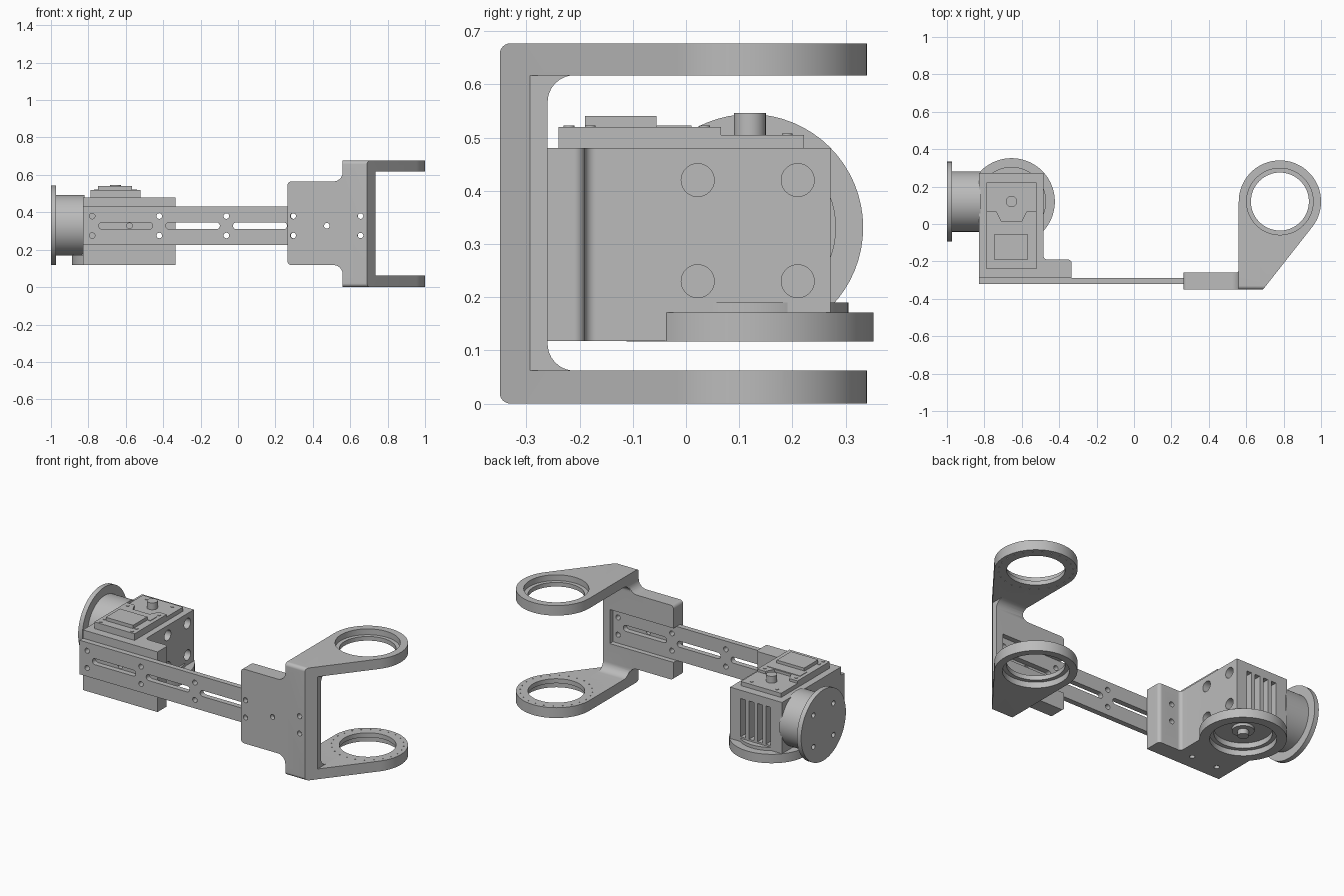
import bpy, bmesh, math
from mathutils import Vector

if "Cube" in bpy.data.objects:
    bpy.data.objects.remove(bpy.data.objects["Cube"])

grey = bpy.data.materials.new("plain_grey")
grey.use_nodes = True
grey.diffuse_color = (0.5, 0.5, 0.5, 1)
grey.node_tree.nodes["Principled BSDF"].inputs["Base Color"].default_value = (0.5, 0.5, 0.5, 1)


# ---- profiles ----
def circle(u, v, r, n=64):
    return [(u + r * math.cos(math.tau * i / n), v + r * math.sin(math.tau * i / n)) for i in range(n)]


def rounded(corners, steps=8):
    """Polygon whose corners may carry a radius as a third value."""
    out = []
    for i, c in enumerate(corners):
        p = Vector(c[:2])
        if len(c) < 3:
            out.append(tuple(p))
            continue
        d1 = (Vector(corners[i - 1][:2]) - p).normalized()
        d2 = (Vector(corners[(i + 1) % len(corners)][:2]) - p).normalized()
        half = d1.angle(d2) / 2
        mid = p + (d1 + d2).normalized() * c[2] / math.sin(half)
        a = p + d1 * c[2] / math.tan(half) - mid
        b = p + d2 * c[2] / math.tan(half) - mid
        for k in range(steps + 1):
            out.append(tuple(mid + a.lerp(b, k / steps).normalized() * c[2]))
    return out


def rect(u0, u1, v0, v1, r=None):
    pts = [(u0, v0), (u1, v0), (u1, v1), (u0, v1)]
    return rounded([p + (r,) for p in pts]) if r else pts


# ---- solids: each prism is (profile, axis, low, high) ----
PLACE = {"x": lambda u, v, w: (w, u, v), "y": lambda u, v, w: (u, w, v), "z": lambda u, v, w: (u, v, w)}


def part(name, *prisms):
    bm = bmesh.new()
    for pts, axis, lo, hi in prisms:
        a = [bm.verts.new(PLACE[axis](u, v, lo)) for u, v in pts]
        b = [bm.verts.new(PLACE[axis](u, v, hi)) for u, v in pts]
        bm.faces.new(a)
        bm.faces.new(b[::-1])
        for i in range(len(a)):
            bm.faces.new((a[i - 1], b[i - 1], b[i], a[i]))
    bmesh.ops.recalc_face_normals(bm, faces=bm.faces)
    mesh = bpy.data.meshes.new(name)
    bm.to_mesh(mesh)
    bm.free()
    mesh.materials.append(grey)
    obj = bpy.data.objects.new(name, mesh)
    bpy.context.collection.objects.link(obj)
    return obj


def combine(obj, *prisms, op="DIFFERENCE"):
    tool = part("cutter", *prisms)
    mod = obj.modifiers.new("cut", "BOOLEAN")
    mod.operation, mod.solver, mod.object = op, "EXACT", tool
    dg = bpy.context.evaluated_depsgraph_get()
    mesh = bpy.data.meshes.new_from_object(obj.evaluated_get(dg))
    obj.modifiers.clear()
    obj.data = mesh
    bpy.data.objects.remove(tool)


MID_Z = 0.328
AXIS_Y = 0.12       # joint axes share this depth
HOLE = 0.015
YOKE_X, SERVO_X = 0.78, -0.655


def hole_pair(x, lo, hi):
    return [(circle(x, MID_Z + s * 0.052, HOLE, 24), "y", lo, hi) for s in (-1, 1)]


# ---- forked yoke: side profile, plan and front outline intersected ----
side = rounded([(-0.35, 0, 0.02), (0.4, 0), (0.4, 0.062), (-0.26, 0.062, 0.05),
                (-0.26, 0.617, 0.05), (0.4, 0.617), (0.4, 0.677), (-0.35, 0.677, 0.02)])
R = 0.22
foot = Vector((0.69, -0.35)) - Vector((YOKE_X, AXIS_Y))
end = math.atan2(foot.y, foot.x) + math.acos(R / foot.length)
arc = [math.pi + (end - math.pi) * i / 48 for i in range(49)]
plan = rounded([(0.265, -0.35), (0.56, -0.35), (0.69, -0.35)]
               + [(YOKE_X + R * math.cos(t), AXIS_Y + R * math.sin(t)) for t in reversed(arc)]
               + [(0.56, -0.26, 0.015), (0.265, -0.26)])
front = rounded([(0.265, 0.118, 0.02), (0.56, 0.118, 0.05), (0.56, -0.1), (1.1, -0.1),
                 (1.1, 0.8), (0.56, 0.8), (0.56, 0.565, 0.05), (0.265, 0.565, 0.02)])
yoke = part("forked_yoke", (side, "x", 0.2, 1.1))
combine(yoke, (plan, "z", -0.2, 0.9), op="INTERSECT")
combine(yoke, (front, "y", -0.6, 0.6), op="INTERSECT")
combine(yoke, (rect(0.735, 1.2, 0.062, 0.617), "y", -0.32, 0.6))
# bearing seats, channel for the bar and screw holes
combine(yoke, (circle(YOKE_X, AXIS_Y, 0.155), "z", -0.1, 0.8))
combine(yoke, (circle(YOKE_X, AXIS_Y, 0.178), "z", -0.1, 0.035),
        (circle(YOKE_X, AXIS_Y, 0.178), "z", 0.642, 0.8),
        (rect(0.2, 0.69, 0.225, 0.43), "y", -0.322, -0.2))
combine(yoke, *hole_pair(0.295, -0.5, -0.2), *hole_pair(0.655, -0.5, -0.2),
        (circle(0.475, MID_Z, HOLE, 24), "y", -0.5, -0.2))
pins = [circle(YOKE_X, AXIS_Y, 0.198, 24)[i] for i in range(24)]
combine(yoke, *[(circle(u, v, 0.004, 6), "z", lo, lo + 0.02) for u, v in pins for lo in (0.052, 0.607)])

# ---- slotted link bar ----
bar = part("link_bar", (rect(-0.83, 0.69, 0.225, 0.43), "y", -0.322, -0.29))
holes = [-0.78 + 0.359 * i for i in range(5)]
slots = [(rect(x + 0.035, x + 0.324, MID_Z - 0.018, MID_Z + 0.018, 0.0175), "y", -0.5, -0.2) for x in holes[:4]]
combine(bar, *slots, *[h for x in holes for h in hole_pair(x, -0.5, -0.2)])

# ---- servo housing with its flange ----
LOW, TOP = 0.118, 0.48
housing = part("servo_housing", (rounded([
    (-0.83, -0.29), (-0.333, -0.29), (-0.333, -0.19, 0.02), (-0.484, -0.19, 0.02),
    (-0.484, 0.272), (-0.83, 0.272)]), "z", LOW, TOP))
corners = [(y, z) for y in (0.022, 0.21) for z in (0.23, 0.42)]
combine(housing, *[(circle(y, z, 0.031, 32), "x", -0.53, -0.4) for y, z in corners])
combine(housing, *[(rect(SERVO_X + d - 0.016, SERVO_X + d + 0.016, 0.2, 0.43), "y", 0.222, 0.4)
                   for d in (-0.084, -0.028, 0.028, 0.084)])
combine(housing, *hole_pair(-0.421, -0.5, -0.1), *hole_pair(-0.78, -0.5, -0.25),
        (circle(-0.58, MID_Z, HOLE, 24), "y", -0.5, -0.25))
combine(housing, *[(circle(x, -0.2, HOLE, 24), "z", 0, 0.15) for x in (-0.74, -0.57)])

# ---- lower bearing ring, recessed from below ----
ring = part("bearing_ring", (circle(SERVO_X, AXIS_Y, 0.232), "z", LOW - 0.001, 0.171))
collar = part("bearing_collar", (circle(SERVO_X, AXIS_Y, 0.185), "z", 0.165, 0.19))
for obj in (housing, ring, collar):
    combine(obj, (circle(SERVO_X, AXIS_Y, 0.178), "z", 0, 0.15))
    combine(obj, (circle(SERVO_X, AXIS_Y, 0.155), "z", 0, 0.182))
part("lower_hub", (circle(SERVO_X, AXIS_Y, 0.06, 32), "z", 0.165, 0.2))
part("lower_spline", (circle(SERVO_X, AXIS_Y, 0.03, 32), "z", 0.135, 0.2))

# ---- servo lid details ----
part("servo_lid", (rect(-0.789, -0.521, -0.24, 0.222), "z", TOP - 0.01, 0.505))
part("lid_step", (rounded([
    (-0.789, -0.24), (-0.521, -0.24), (-0.521, 0.066), (-0.575, 0.066), (-0.6, 0.015),
    (-0.71, 0.015), (-0.735, 0.066), (-0.789, 0.066)]), "z", 0.5, 0.52))
part("lid_strip", (rect(-0.767, -0.545, -0.055, 0.01), "z", 0.515, 0.523))
part("lid_block", (rect(-0.748, -0.566, -0.19, -0.055), "z", 0.515, 0.54))
part("top_spline", (circle(SERVO_X, AXIS_Y, 0.03, 32), "z", 0.5, 0.546))
part("lid_screws", *[(circle(SERVO_X + s * d, y, 0.01, 16), "z", z - 0.01, z + 0.003)
                     for s in (-1, 1)
                     for d, y, z in ((0.085, 0.19, 0.505), (0.105, 0.035, 0.52), (0.105, -0.18, 0.52),
                                     (0.105, -0.22, 0.52))])

# ---- side drum and mounting disc ----
drum = part("side_drum", (circle(AXIS_Y, 0.331, 0.162), "x", -0.975, -0.82))
disc = part("mounting_disc", (circle(AXIS_Y, 0.331, 0.213), "x", -1, -0.972))
bolts = [(circle(AXIS_Y + a * 0.095, 0.331 + b * 0.095, HOLE, 24), "x", -1.1, -0.86)
         for a in (-1, 1) for b in (-1, 1)]
for obj in (drum, disc):
    combine(obj, *bolts)

# ---- smooth round walls, keep edges sharp ----
bpy.ops.object.select_all(action="DESELECT")
for obj in bpy.context.collection.objects:
    if obj.type == "MESH" and obj.data.materials and obj.data.materials[0] == grey:
        obj.select_set(True)
        bpy.context.view_layer.objects.active = obj
bpy.ops.object.shade_smooth_by_angle(angle=math.radians(30))
